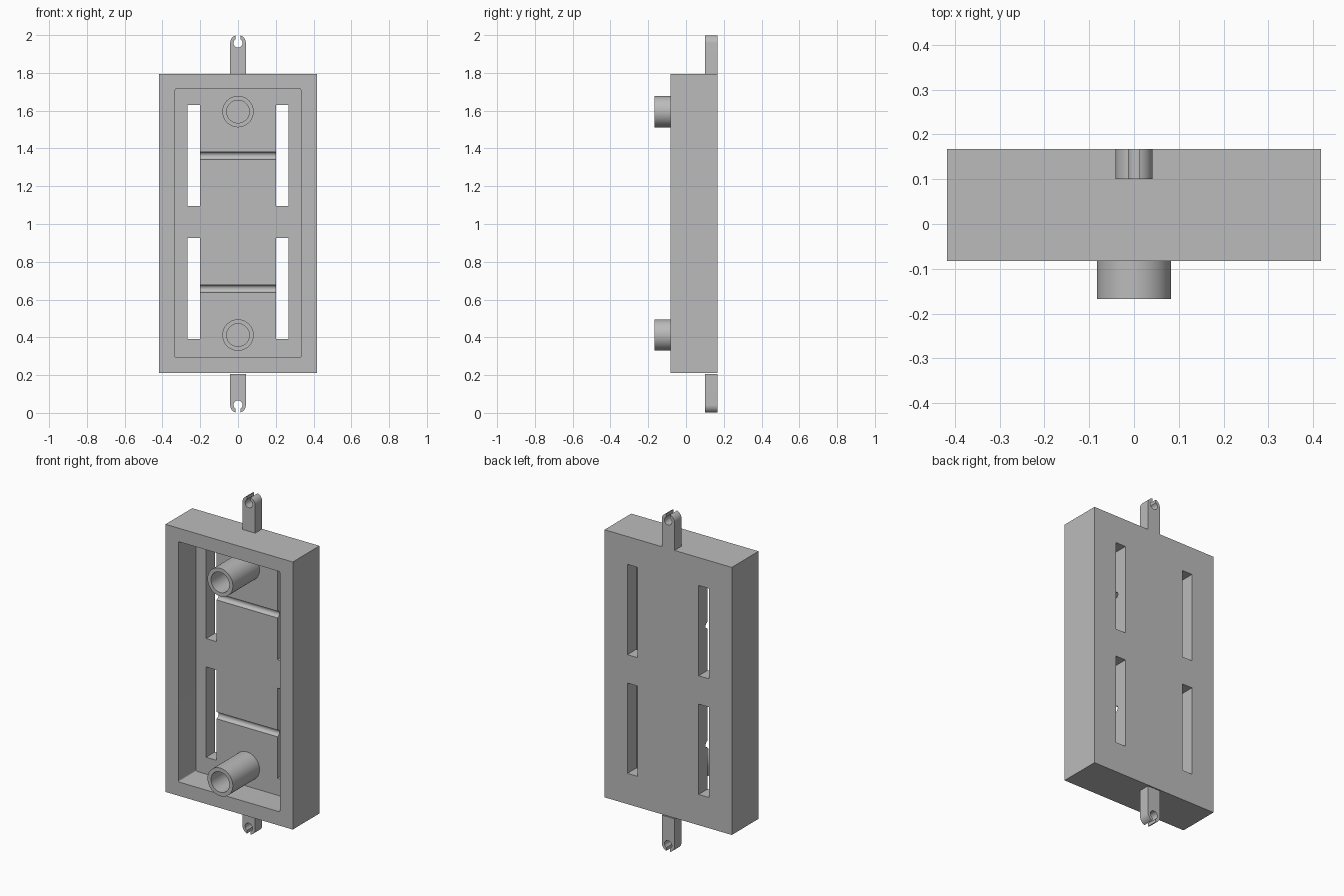
import bpy
import bmesh
import math
from mathutils import Matrix, Vector

if "Cube" in bpy.data.objects:
    bpy.data.objects.remove(bpy.data.objects["Cube"], do_unlink=True)

# Overall levels
BACK, FRONT, FLOOR = 0.167, -0.083, 0.083
BOTTOM, TOP, MID = 0.21, 1.795, 1.0025

grey = bpy.data.materials.new("plain_grey")
grey.use_nodes = True
colour = (0.5, 0.5, 0.5, 1)
grey.diffuse_color = colour
grey.node_tree.nodes["Principled BSDF"].inputs["Base Color"].default_value = colour


def finish(name, bm):
    """Turn a bmesh into a grey object."""
    bmesh.ops.recalc_face_normals(bm, faces=bm.faces)
    mesh = bpy.data.meshes.new(name)
    bm.to_mesh(mesh)
    bm.free()
    mesh.materials.append(grey)
    obj = bpy.data.objects.new(name, mesh)
    bpy.context.collection.objects.link(obj)
    return obj


def box(name, x, y, z, corner=0):
    """Box from (min, max) ranges, optionally rounding its y-running edges."""
    bm = bmesh.new()
    size = [b - a for a, b in (x, y, z)]
    centre = Vector([(a + b) / 2 for a, b in (x, y, z)])
    bmesh.ops.create_cube(bm, size=1, matrix=Matrix.Translation(centre) @ Matrix.Diagonal((*size, 1)))
    if corner:
        edges = [e for e in bm.edges if abs(e.verts[0].co.y - e.verts[1].co.y) > 0.01]
        bmesh.ops.bevel(bm, geom=edges, offset=corner, segments=4, profile=0.5, affect='EDGES')
    return finish(name, bm)


def rod(name, radius, length, z):
    """Cylinder along x, centred on the cavity floor."""
    bm = bmesh.new()
    place = Matrix.Translation((0, FLOOR, z)) @ Matrix.Rotation(math.pi / 2, 4, 'Y')
    bmesh.ops.create_cone(bm, cap_ends=True, segments=32, radius1=radius, radius2=radius,
                          depth=length, matrix=place)
    return finish(name, bm)


def smooth(obj):
    bpy.ops.object.select_all(action='DESELECT')
    obj.select_set(True)
    bpy.context.view_layer.objects.active = obj
    bpy.ops.object.shade_smooth_by_angle(angle=math.radians(30))


def cut(obj, cutter):
    mod = obj.modifiers.new("cut", 'BOOLEAN')
    mod.operation = 'DIFFERENCE'
    mod.solver = 'EXACT'
    mod.object = cutter
    bpy.context.view_layer.objects.active = obj
    bpy.ops.object.modifier_apply(modifier=mod.name)
    bpy.data.objects.remove(cutter, do_unlink=True)


# Tray body with open front, four slots and two floor grooves
body = box("tray_body", (-0.417, 0.417), (FRONT, BACK), (BOTTOM, TOP))
cut(body, box("cavity_cutter", (-0.333, 0.333), (FRONT - 0.1, FLOOR), (0.292, 1.715), 0.008))
for low, high in ((0.392, 0.927), (1.095, 1.63)):
    for x in ((-0.267, -0.2), (0.2, 0.267)):
        cut(body, box("slot_cutter", x, (0, BACK + 0.1), (low, high)))
for z in (0.658, 1.362):
    cut(body, rod("groove_cutter", 0.02, 0.46, z))
smooth(body)


# Hollow posts standing on the cavity floor
def post(name, z, sides=64):
    bm = bmesh.new()
    rings = []
    for radius, y in ((0.083, FLOOR), (0.083, -0.167), (0.06, -0.167), (0.06, FLOOR)):
        rings.append([bm.verts.new((radius * math.cos(math.tau * i / sides), y,
                                    z + radius * math.sin(math.tau * i / sides)))
                      for i in range(sides)])
    for a, b in zip(rings, rings[1:] + rings[:1]):
        for i in range(sides):
            j = (i + 1) % sides
            bm.faces.new((a[i], a[j], b[j], b[i]))
    smooth(finish(name, bm))


post("upper_post", 1.595)
post("lower_post", 0.412)


# Rounded end tabs with a keyhole open at the tip
def arc(radius, start, end, steps):
    angles = [start + (end - start) * i / steps for i in range(steps + 1)]
    return [(radius * math.cos(a), 2 - 0.0415 + radius * math.sin(a)) for a in angles]


def tab(name, flip):
    outer, hole, gap = 0.0415, 0.024, 0.012
    tip = math.acos(gap / outer)
    throat = math.acos(gap / hole)
    outline = [(-outer, TOP), (outer, TOP)]
    outline += arc(outer, 0, tip, 12)
    outline += arc(hole, throat, -math.pi - throat, 28)
    outline += arc(outer, math.pi - tip, math.pi, 12)
    bm = bmesh.new()
    verts = [bm.verts.new((x, 0.101, 2 * MID - z if flip else z)) for x, z in outline]
    face = bm.faces.new(verts)
    new = bmesh.ops.extrude_face_region(bm, geom=[face])["geom"]
    bmesh.ops.translate(bm, vec=(0, BACK - 0.101, 0),
                        verts=[v for v in new if isinstance(v, bmesh.types.BMVert)])
    if flip:
        bmesh.ops.translate(bm, vec=(0, 0, 2 - 2 * MID), verts=bm.verts)
    smooth(finish(name, bm))


tab("top_tab", False)
tab("bottom_tab", True)
